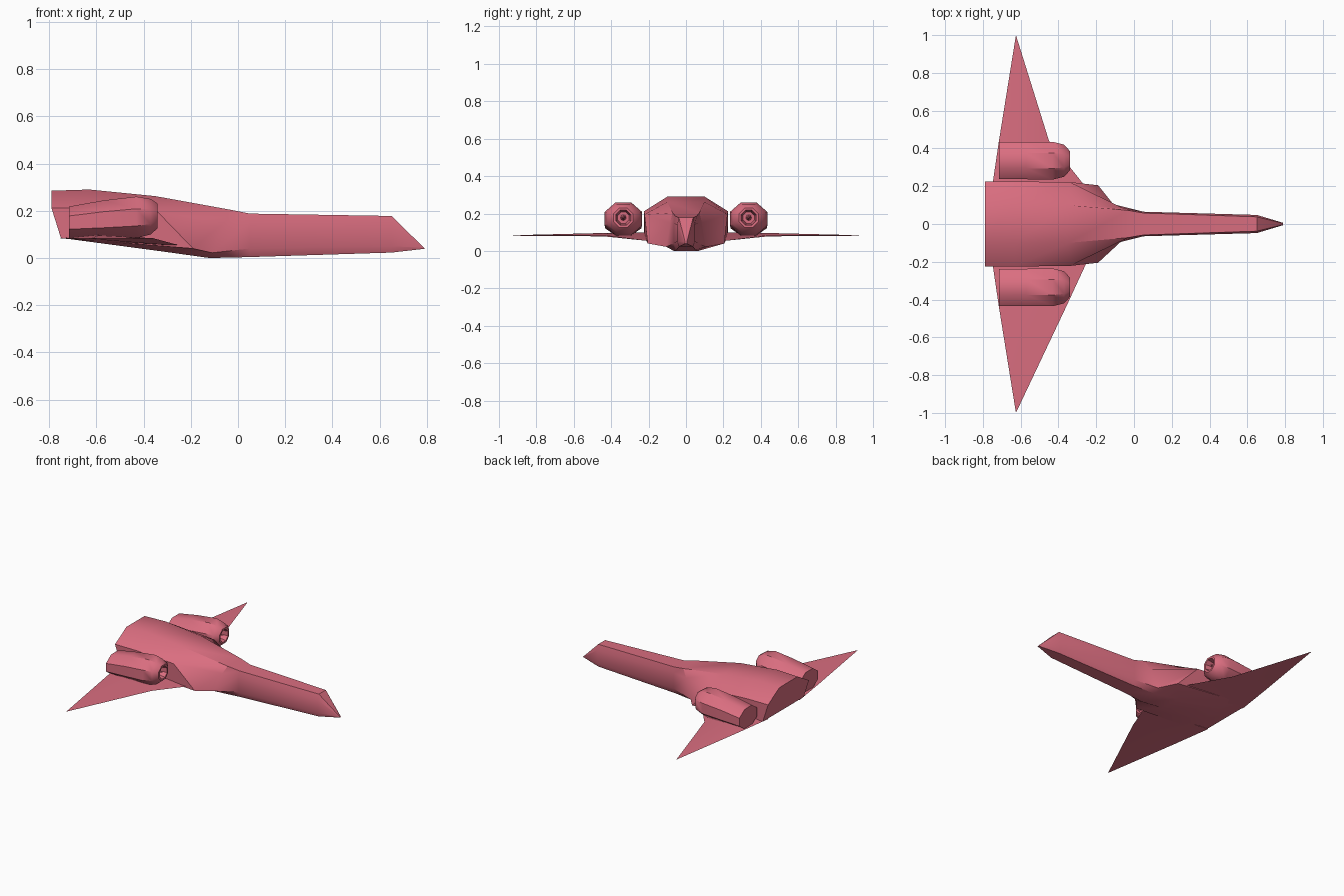
import bpy, bmesh, math

if "Cube" in bpy.data.objects:
    bpy.data.objects.remove(bpy.data.objects["Cube"])

paint = bpy.data.materials.new("rose_red")
paint.diffuse_color = (0.70, 0.155, 0.215, 1)
paint.use_nodes = True
paint.node_tree.nodes["Principled BSDF"].inputs["Base Color"].default_value = paint.diffuse_color


def finish(name, bm, angle=40):
    bmesh.ops.remove_doubles(bm, verts=bm.verts, dist=0.0005)
    bmesh.ops.recalc_face_normals(bm, faces=bm.faces)
    me = bpy.data.meshes.new(name)
    bm.to_mesh(me)
    bm.free()
    me.materials.append(paint)
    ob = bpy.data.objects.new(name, me)
    bpy.context.collection.objects.link(ob)
    bpy.ops.object.select_all(action='DESELECT')
    ob.select_set(True)
    bpy.context.view_layer.objects.active = ob
    bpy.ops.object.shade_smooth_by_angle(angle=math.radians(angle))
    return ob


def loft(name, rings, angle=40):
    """Skin a list of closed rings and cap both ends."""
    bm = bmesh.new()
    vs = [[bm.verts.new(p) for p in r] for r in rings]
    n = len(vs[0])
    for a, b in zip(vs, vs[1:]):
        for i in range(n):
            j = (i + 1) % n
            bm.faces.new((a[i], a[j], b[j], b[i]))
    bm.faces.new(vs[0])
    bm.faces.new(vs[-1])
    return finish(name, bm, angle)


# Fuselage: half sections (top, upper side, lower side, bottom), mirrored
half_sections = [
    [(-.79, .10, .285), (-.79, .225, .212), (-.75, .225, .085), (-.75, .10, .085)],
    [(-.63, .10, .290), (-.63, .225, .212), (-.63, .222, .075), (-.63, .09, .069)],
    [(-.35, .10, .262), (-.34, .222, .195), (-.19, .205, .040), (-.30, .075, .025)],
    [(-.03, .072, .204), (-.06, .085, .150), (-.11, .105, .022), (-.12, .065, 0)],
    [(.05, .058, .188), (.05, .065, .150), (.05, .065, .040), (.05, .052, .004)],
    [(.65, .038, .178), (.65, .048, .140), (.65, .048, .050), (.65, .038, .023)],
    [(.785, .004, .046), (.787, .006, .044), (.79, .006, .041), (.79, .004, .039)],
]
loft("fuselage", [h + [(x, -y, z) for x, y, z in reversed(h)] for h in half_sections], 35)

# Engine pods: octagonal skin, recessed intake, squarer tail
pod = [  # x, centre z, half width, half height
    (-.715, .150, .098, .068), (-.57, .162, .098, .082), (-.43, .172, .1, .088),
    (-.37, .175, .085, .075), (-.34, .178, .052, .052),
    (-.34, .178, .040, .040), (-.40, .178, .030, .030)]
for side, label in ((1, "left"), (-1, "right")):
    rings = []
    for x, cz, w, h in pod:
        ring = []
        for k in range(8):
            a = math.radians(22.5 + 45 * k)
            ring.append((x, side * .335 + w * math.cos(a) / .924, cz + h * math.sin(a) / .924))
        rings.append(ring)
    loft(label + "_engine", rings, 40)

    # Pointed spinner inside the intake
    loft(label + "_spinner",
         [[(x, side * .335 + r * math.cos(k * math.pi / 4), .178 + r * math.sin(k * math.pi / 4))
           for k in range(8)] for x, r in ((-.41, .018), (-.35, .003))])

    # Thin delta wing; the left leading edge is notched outboard of the pod
    kink = (-.45, .44) if side > 0 else (-.36, .44)
    bm = bmesh.new()

    def v(x, y, z):
        return bm.verts.new((x, side * y, z))

    root_f, root_b = v(-.235, .17, .050), v(-.755, .17, .084)
    mid_f, mid_b = v(*kink, .084), v(-.715, .44, .083)
    ridge_r, ridge = v(-.60, .17, .100), v(-.59, .44, .096)
    belly_r, belly = v(-.60, .17, .070), v(-.59, .44, .078)
    tip = v(-.625, 1, .082)
    for r0, r1 in ((ridge_r, ridge), (belly_r, belly)):
        for f in ((root_f, mid_f, r1, r0), (r0, r1, mid_b, root_b),
                  (mid_f, tip, r1), (r1, tip, mid_b)):
            bm.faces.new(f)
    bm.faces.new((root_f, ridge_r, root_b, belly_r))
    finish(label + "_wing", bm, 30)
